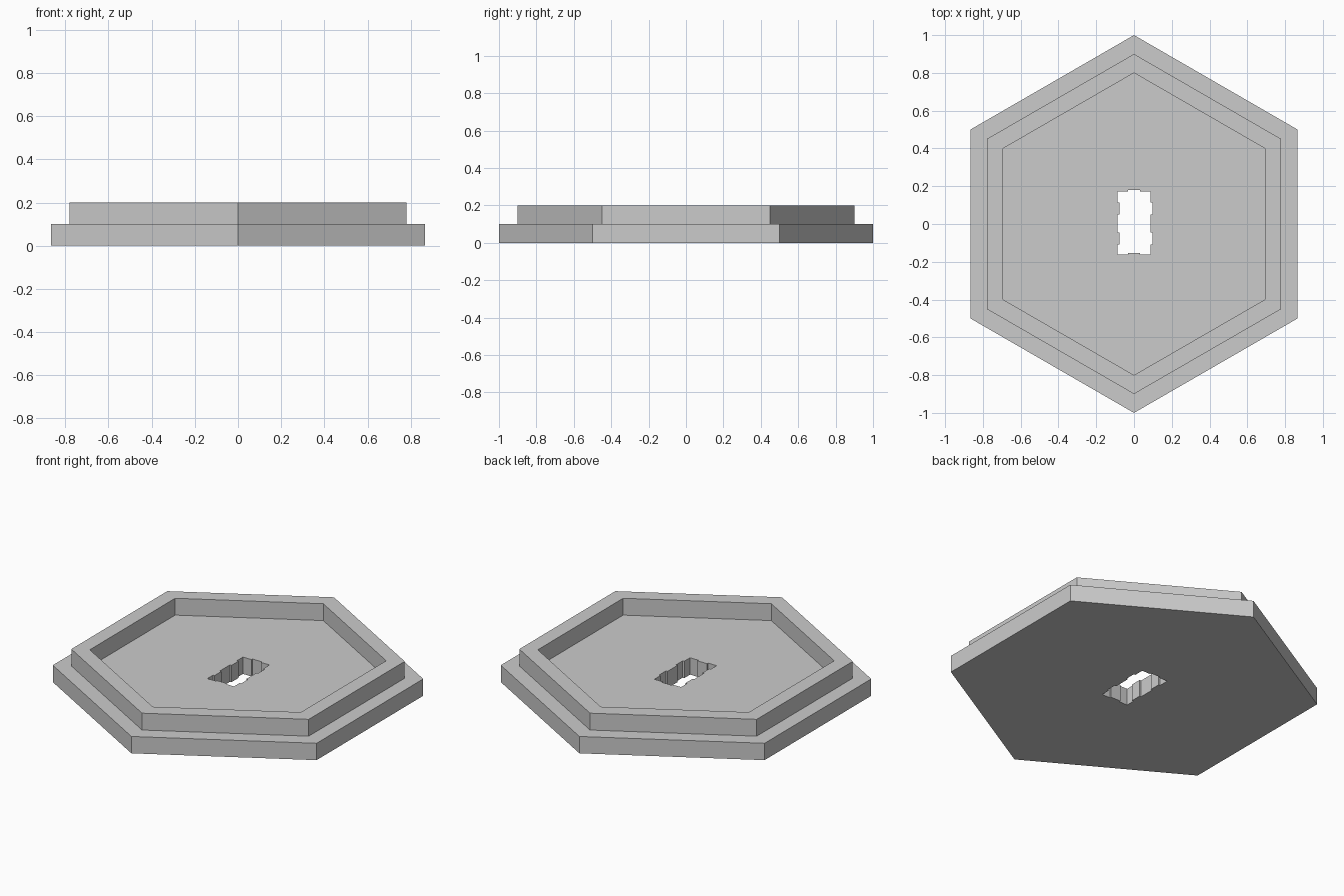
import bpy, bmesh, math

if "Cube" in bpy.data.objects:
    bpy.data.objects.remove(bpy.data.objects["Cube"])

grey = bpy.data.materials.new("light_grey")
grey.diffuse_color = (0.6, 0.6, 0.6, 1)
grey.use_nodes = True
grey.node_tree.nodes["Principled BSDF"].inputs["Base Color"].default_value = grey.diffuse_color


def hexagon(radius):
    """Hexagon outline with points on the front and back."""
    return [(radius * math.sin(i * math.pi / 3), radius * math.cos(i * math.pi / 3))
            for i in range(6)]


def pierced_prism(name, outer, hole, z0, z1):
    """Fill between two outlines and extrude the result upwards."""
    bm = bmesh.new()
    for outline in (outer, hole):
        verts = [bm.verts.new((x, y, z0)) for x, y in outline]
        for i, v in enumerate(verts):
            bm.edges.new((v, verts[(i + 1) % len(verts)]))
    bmesh.ops.triangle_fill(bm, edges=bm.edges[:], use_beauty=True, normal=(0, 0, 1))
    ext = bmesh.ops.extrude_face_region(bm, geom=bm.faces[:], use_keep_orig=True)
    top = [g for g in ext["geom"] if isinstance(g, bmesh.types.BMVert)]
    bmesh.ops.translate(bm, verts=top, vec=(0, 0, z1 - z0))
    bmesh.ops.recalc_face_normals(bm, faces=bm.faces[:])
    mesh = bpy.data.meshes.new(name)
    bm.to_mesh(mesh)
    bm.free()
    mesh.materials.append(grey)
    obj = bpy.data.objects.new(name, mesh)
    bpy.context.collection.objects.link(obj)
    return obj


# Slot outline: tabs on the right and back match notches on the left and front
steps = [0.172, 0.114, 0.05, -0.045, -0.108, -0.162]
right, left = [], []
for i in range(5):
    shift = 0.01 if i % 2 else 0
    right += [(0.087 + shift, steps[i]), (0.087 + shift, steps[i + 1])]
    left += [(-0.088 + shift, steps[i]), (-0.088 + shift, steps[i + 1])]
front = [(0.032, -0.162), (0.032, -0.153), (-0.032, -0.153), (-0.032, -0.162)]
back = [(-0.032, 0.172), (-0.032, 0.181), (0.032, 0.181), (0.032, 0.172)]
slot = right + front + left[::-1] + back

# Base plate with the slot, and the raised rim on top of it
pierced_prism("base_plate", hexagon(1.0), slot, 0.0, 0.1)
pierced_prism("raised_rim", hexagon(0.9), hexagon(0.8), 0.1, 0.2)
